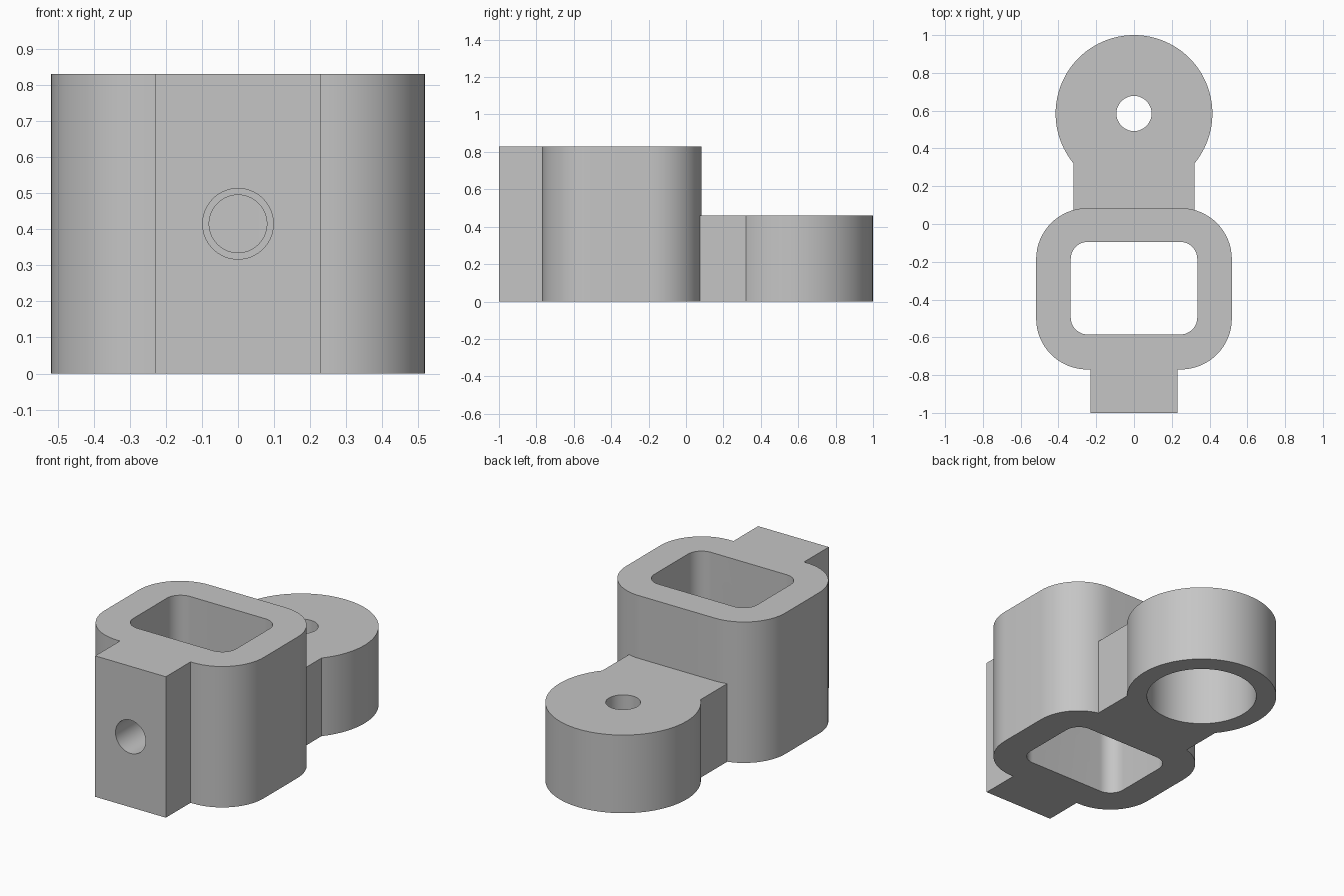
import bpy, bmesh
from math import sin, cos, pi, asin, radians
from mathutils import Matrix

cube = bpy.data.objects.get("Cube")
if cube:
    bpy.data.objects.remove(cube, do_unlink=True)

grey = bpy.data.materials.new("light grey")
grey.use_nodes = True
colour = (0.56, 0.56, 0.56, 1)
grey.diffuse_color = colour
grey.node_tree.nodes["Principled BSDF"].inputs["Base Color"].default_value = colour


def arc(cx, cy, r, start, end, steps):
    angles = [start + (end - start) * i / steps for i in range(steps + 1)]
    return [(cx + r * cos(a), cy + r * sin(a)) for a in angles]


def rounded_rect(cy, half_x, half_y, r):
    """Counter-clockwise outline starting at the front left corner."""
    pts = []
    for i, (sx, sy) in enumerate([(1, -1), (1, 1), (-1, 1), (-1, -1)]):
        start = (i - 1) * pi / 2
        pts += arc(sx * (half_x - r), cy + sy * (half_y - r), r,
                   start, start + pi / 2, 16)
    return pts


def add_object(name, bm):
    bmesh.ops.recalc_face_normals(bm, faces=bm.faces)
    mesh = bpy.data.meshes.new(name)
    bm.to_mesh(mesh)
    bm.free()
    mesh.materials.append(grey)
    obj = bpy.data.objects.new(name, mesh)
    bpy.context.collection.objects.link(obj)
    return obj


def prism(name, outline, z0, z1):
    bm = bmesh.new()
    face = bm.faces.new([bm.verts.new((x, y, z0)) for x, y in outline])
    top = bmesh.ops.extrude_face_region(bm, geom=[face])["geom"]
    verts = [v for v in top if isinstance(v, bmesh.types.BMVert)]
    bmesh.ops.translate(bm, verts=verts, vec=(0, 0, z1 - z0))
    return add_object(name, bm)


def cylinder_y(name, r, y0, y1, z):
    bm = bmesh.new()
    place = Matrix.Translation((0, (y0 + y1) / 2, z)) @ Matrix.Rotation(pi / 2, 4, 'X')
    bmesh.ops.create_cone(bm, cap_ends=True, segments=64, radius1=r, radius2=r,
                          depth=y1 - y0, matrix=place)
    return add_object(name, bm)


def combine(target, other, operation):
    mod = target.modifiers.new(operation.lower(), 'BOOLEAN')
    mod.operation, mod.solver, mod.object = operation, 'EXACT', other
    bpy.ops.object.select_all(action='DESELECT')
    bpy.context.view_layer.objects.active = target
    target.select_set(True)
    bpy.ops.object.modifier_apply(modifier=mod.name)
    bpy.data.objects.remove(other, do_unlink=True)


height, lug_height = 0.83, 0.46
body_y, ring_y, ring_r, neck = -0.343, 0.585, 0.415, 0.32

# Rounded sleeve with the clamp block on its front
block = [(-0.23, body_y - 0.427), (-0.23, -1), (0.23, -1), (0.23, body_y - 0.427)]
bracket = prism("bracket_body", rounded_rect(body_y, 0.518, 0.427, 0.27) + block, 0, height)

# Round rear lug with its neck
a = -pi / 2 + asin(neck / ring_r)
lug = prism("rear_lug", arc(0, ring_y, ring_r, a, pi - a, 96)
            + [(-neck, 0), (neck, 0)], 0, lug_height)
combine(bracket, lug, 'UNION')

# Rectangular socket through the sleeve
combine(bracket, prism("socket_cutter", rounded_rect(-0.34, 0.335, 0.245, 0.09),
                       -0.1, 1), 'DIFFERENCE')

# Small hole through the lug, wide pocket beneath it
for name, r, z0, z1 in [("pocket_cutter", 0.304, -0.1, 0.37), ("pin_hole_cutter", 0.093, 0.3, 0.6)]:
    combine(bracket, prism(name, arc(0, ring_y, r, 0, 2 * pi, 64)[:-1], z0, z1), 'DIFFERENCE')

# Stepped screw hole in the clamp block
for name, r, y0, y1 in [("screw_hole_cutter", 0.08, -1.1, -0.4), ("screw_step_cutter", 0.098, -1.1, -0.77)]:
    combine(bracket, cylinder_y(name, r, y0, y1, height / 2), 'DIFFERENCE')

bracket.select_set(True)
bpy.context.view_layer.objects.active = bracket
bpy.ops.object.shade_smooth_by_angle(angle=radians(25))
